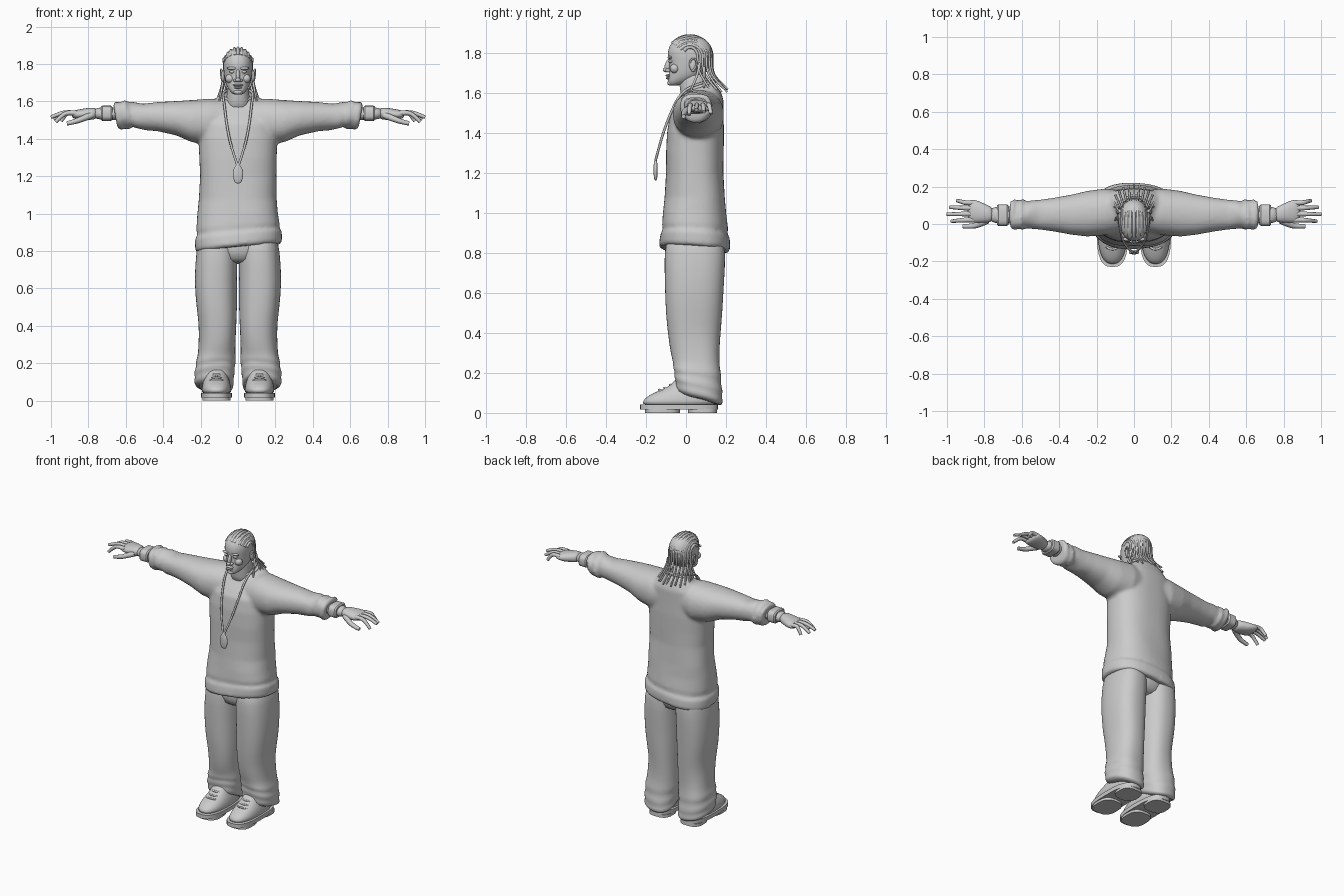
import bpy, bmesh, math
from mathutils import Vector, Matrix

if "Cube" in bpy.data.objects:
    bpy.data.objects.remove(bpy.data.objects["Cube"])

grey = bpy.data.materials.new("plain grey")
grey.use_nodes = True
grey.diffuse_color = (0.6, 0.6, 0.6, 1)
grey.node_tree.nodes["Principled BSDF"].inputs["Base Color"].default_value = (0.6, 0.6, 0.6, 1)


def power(v, p):
    return math.copysign(abs(v) ** (2 / p), v)


def zring(z, yf, yb, hw, xc=0.0, p=2.2, n=32):
    """Horizontal rounded section from front yf to back yb."""
    return [Vector((xc + hw * power(math.cos(a), p),
                    (yf + yb) / 2 + (yb - yf) / 2 * power(math.sin(a), p), z))
            for a in (2 * math.pi * i / n for i in range(n))]


def xring(x, yc, ry, zc, rz, p=2.2, n=28):
    """Section across the x axis."""
    return [Vector((x, yc + ry * power(math.cos(a), p), zc + rz * power(math.sin(a), p)))
            for a in (2 * math.pi * i / n for i in range(n))]


def loft(bm, rings, warp=None):
    rows = [[bm.verts.new(warp(c) if warp else c) for c in r] for r in rings]
    n = len(rows[0])
    for a, b in zip(rows, rows[1:]):
        for i in range(n):
            bm.faces.new((a[i], a[(i + 1) % n], b[(i + 1) % n], b[i]))
    bm.faces.new(rows[0][::-1])
    bm.faces.new(rows[-1])


def dress(ob, mirror=False, subsurf=0, angle=None):
    """Material, shading and modifiers shared by all parts."""
    ob.data.materials.clear()
    ob.data.materials.append(grey)
    for f in ob.data.polygons:
        f.use_smooth = True
    if angle:
        bpy.ops.object.select_all(action='DESELECT')
        ob.select_set(True)
        bpy.context.view_layer.objects.active = ob
        bpy.ops.object.shade_smooth_by_angle(angle=math.radians(angle))
    if mirror:
        ob.modifiers.new("mirror", 'MIRROR')
    if subsurf:
        s = ob.modifiers.new("smooth", 'SUBSURF')
        s.levels = s.render_levels = subsurf
    return ob


def finish(name, bm, **kw):
    bmesh.ops.recalc_face_normals(bm, faces=bm.faces)
    me = bpy.data.meshes.new(name)
    bm.to_mesh(me)
    bm.free()
    ob = bpy.data.objects.new(name, me)
    bpy.context.collection.objects.link(ob)
    return dress(ob, **kw)


def part(name, rings, warp=None, **kw):
    bm = bmesh.new()
    loft(bm, rings, warp)
    return finish(name, bm, **kw)


def ball(name, loc, size, tilt=0.0, mirror=False):
    bm = bmesh.new()
    m = Matrix.Translation(loc) @ Matrix.Rotation(tilt, 4, 'X') @ Matrix.Diagonal((*size, 1))
    bmesh.ops.create_uvsphere(bm, u_segments=16, v_segments=10, radius=1, matrix=m)
    return finish(name, bm, mirror=mirror)


def tubes(name, paths, radius, taper=1.0, mirror=False, cyclic=False):
    """Round strands along paths, thinning towards the end, as one mesh."""
    cu = bpy.data.curves.new(name, 'CURVE')
    cu.dimensions = '3D'
    cu.bevel_depth, cu.bevel_resolution, cu.use_fill_caps = radius, 2, True
    cu.resolution_u = 5
    for pts in paths:
        sp = cu.splines.new('NURBS')
        sp.points.add(len(pts) - 1)
        for i, (pt, c) in enumerate(zip(sp.points, pts)):
            pt.co = (*c, 1)
            pt.radius = 1 + (taper - 1) * i / (len(pts) - 1)
        sp.order_u = 3
        sp.use_endpoint_u = not cyclic
        sp.use_cyclic_u = cyclic
    ob = bpy.data.objects.new(name, cu)
    bpy.context.collection.objects.link(ob)
    bpy.ops.object.select_all(action='DESELECT')
    ob.select_set(True)
    bpy.context.view_layer.objects.active = ob
    bpy.ops.object.convert(target='MESH')
    return dress(bpy.context.view_layer.objects.active, mirror=mirror)


# Sweatshirt: torso and sleeves fused into one skin
def torso_warp(c):
    c = c.copy()
    a = math.atan2(c.y - 0.05, c.x)
    k = 1 + 0.014 * math.sin(3 * a + 17 * c.z) * max(0, min(1, (1.35 - c.z) * 4))
    low, high = max(0, min(1, (1.05 - c.z) * 6)), max(0, min(1, (c.z - 1.5) * 10))
    return Vector((c.x * k, 0.05 + (c.y - 0.05) * k,
                   c.z + low * (0.1 * c.x - 0.06 * (c.y - 0.05)) + high * 0.35 * (c.y - 0.08)))


def sleeve_warp(c):
    w = max(0, min(1, (c.x - 0.42) * 6))
    return Vector((c.x + w * 0.18 * (c.z - 1.52), c.y,
                   c.z + w * 0.008 * math.sin(45 * c.x + 25 * c.y)))


torso = [(0.815, -0.125, 0.21, 0.225), (0.83, -0.135, 0.22, 0.232), (0.885, -0.13, 0.218, 0.232),
         (0.90, -0.118, 0.205, 0.218), (0.93, -0.122, 0.208, 0.222), (1.0, -0.115, 0.20, 0.215),
         (1.08, -0.105, 0.195, 0.208), (1.2, -0.10, 0.187, 0.204), (1.3, -0.10, 0.188, 0.207),
         (1.4, -0.095, 0.19, 0.21), (1.48, -0.082, 0.188, 0.205), (1.55, -0.05, 0.187, 0.185),
         (1.60, -0.02, 0.165, 0.135), (1.635, 0.0, 0.145, 0.09)]
sleeve = [(0.0, .07, .10, 1.50, .10), (0.15, .065, .125, 1.49, .125), (0.25, .055, .122, 1.495, .112),
          (0.33, .05, .108, 1.51, .092), (0.43, .05, .09, 1.518, .078), (0.50, .05, .08, 1.52, .071),
          (0.55, .05, .076, 1.522, .07), (0.575, .05, .072, 1.524, .066), (0.595, .05, .084, 1.528, .078),
          (0.613, .05, .074, 1.528, .068), (0.635, .05, .083, 1.53, .076), (0.655, .05, .076, 1.53, .068)]
bm = bmesh.new()
loft(bm, [zring(*s, p=2.5, n=48) for s in torso], torso_warp)
for side in (1, -1):
    loft(bm, [xring(*s) for s in sleeve],
         lambda c: Vector((side, 1, 1)) * sleeve_warp(c))
shirt = finish("sweatshirt", bm)
rm = shirt.modifiers.new("fuse", 'REMESH')
rm.mode, rm.voxel_size, rm.use_smooth_shade = 'VOXEL', 0.011, True
sm = shirt.modifiers.new("relax", 'SMOOTH')
sm.factor, sm.iterations = 0.5, 4
collar = [(0.088 * math.cos(a), 0.072 + 0.075 * math.sin(a), 1.632 + 0.026 * math.sin(a))
          for a in (math.pi * i / 10 for i in range(20))]
tubes("collar", [collar], 0.009, cyclic=True)


# Baggy trousers with bunched cuffs
def leg_warp(c):
    w = max(0, min(1, (0.28 - c.z) * 7))
    f = max(0, min(1, (0.6 - c.z) * 3))
    a = math.atan2(c.y - 0.05, c.x - 0.115)
    k = 1 + f * 0.022 * math.sin(3 * a + 22 * c.z)
    return Vector((max(0.002, 0.115 + (c.x - 0.115) * k), 0.05 + (c.y - 0.05) * k,
                   c.z - w * 0.35 * (c.y - 0.05) + w * 0.008 * math.sin(2 * a)))


leg = [(0.92, .105, .10, .045, .14), (0.80, .113, .11, .045, .155), (0.65, .12, .115, .042, .148),
       (0.5, .114, .109, .04, .142), (0.4, .108, .099, .04, .132), (0.3, .112, .099, .046, .122),
       (0.235, .116, .10, .054, .115), (0.205, .122, .11, .056, .122), (0.18, .122, .10, .057, .112),
       (0.15, .127, .112, .06, .124), (0.125, .126, .101, .062, .113), (0.10, .128, .108, .064, .122),
       (0.07, .124, .096, .064, .112)]
part("trouser_legs", [zring(z, yc - hy, yc + hy, hw, xc, 2.4) for z, xc, hw, yc, hy in leg],
     leg_warp, mirror=True, subsurf=1)
part("trouser_seat", [zring(0.73, -0.07, 0.15, 0.10), zring(0.78, -0.1, 0.19, 0.18),
                      zring(0.95, -0.1, 0.185, 0.2)], subsurf=1)

# Boots: uppers, soles, heels and laces
upper = [(0.03, -.222, .155, .078), (0.06, -.22, .155, .08), (0.09, -.185, .15, .075),
         (0.115, -.125, .145, .066), (0.14, -.07, .14, .06), (0.19, -.04, .14, .056)]
part("boot_uppers", [zring(*s, xc=.115, p=2.4) for s in upper], mirror=True, subsurf=1)
for name, z0, z1, yf, yb, hw in (("boot_soles", .016, .042, -.23, .16, .084),
                                 ("boot_treads", 0, .02, -.205, -.03, .076),
                                 ("boot_heels", 0, .02, .01, .156, .074)):
    part(name, [zring(z, yf, yb, hw, .115, 2.8) for z in (z0, z1)], mirror=True, angle=40)
tubes("boot_laces", [[(.07, y + .03, z - .015), (.09, y, z), (.14, y, z), (.16, y + .03, z - .015)]
                     for y, z in ((-.135, .115), (-.108, .125), (-.08, .14))], 0.006, mirror=True)

# Wrists, bracelets and hands
part("wrists", [xring(x, .048, ry, 1.535, rz) for x, ry, rz in
                ((.60, .05, .036), (.70, .046, .034), (.78, .043, .031))], mirror=True, subsurf=1)
part("bracelets", [xring(x, .047, .058 - d, 1.536, .041 - d, 3.2) for x, d in
                   ((.672, .006), (.68, 0), (.725, 0), (.733, .006))], mirror=True, angle=35)
part("palms", [xring(*s) for s in ((.75, .05, .04, 1.535, .03), (.79, .055, .047, 1.534, .033),
                                  (.83, .065, .06, 1.53, .031), (.87, .07, .062, 1.53, .024),
                                  (.89, .07, .054, 1.528, .015))], mirror=True, subsurf=1)
fingers = []
for y, yt, tip, drop in ((.022, .015, .975, .05), (.054, .052, 1.0, .025),
                         (.085, .09, .985, .035), (.113, .125, .945, .045)):
    fingers.append([(.86, y, 1.535), (.90, y, 1.542), (.5 * (.90 + tip), (y + yt) / 2, 1.545 - drop * .3),
                    (tip, yt, 1.54 - drop)])
tubes("fingers", fingers, 0.0145, 0.65, mirror=True)
tubes("thumbs", [[(.785, .02, 1.525), (.83, -.004, 1.508), (.87, -.013, 1.492), (.915, -.012, 1.482)]],
      0.019, 0.6, mirror=True)

# Neck and head
part("neck", [zring(1.54, -.02, .13, .075), zring(1.60, -.028, .125, .064),
              zring(1.66, -.035, .11, .058), zring(1.72, -.04, .10, .056)], subsurf=1)
skull = [(1.636, -.082, -.035, .022), (1.648, -.09, 0, .038), (1.668, -.09, .05, .053),
         (1.69, -.086, .09, .064), (1.72, -.084, .115, .072), (1.75, -.084, .127, .076),
         (1.775, -.09, .132, .078), (1.80, -.092, .132, .079), (1.83, -.086, .126, .075),
         (1.855, -.07, .112, .063), (1.873, -.046, .088, .045), (1.884, -.012, .055, .02)]
part("head", [zring(*s) for s in skull], subsurf=1)

# Face
ball("brows", (.032, -.081, 1.777), (.028, .011, .008), mirror=True)
ball("eyes", (.032, -.076, 1.758), (.015, .011, .008), mirror=True)
ball("cheeks", (.042, -.056, 1.722), (.026, .024, .024), mirror=True)
ball("nose_bridge", (0, -.09, 1.738), (.011, .016, .036), -0.3)
ball("nose_tip", (0, -.1, 1.715), (.014, .016, .012))
ball("nostrils", (.014, -.09, 1.712), (.011, .013, .009), mirror=True)
ball("upper_lip", (0, -.087, 1.687), (.027, .015, .007))
ball("lower_lip", (0, -.087, 1.674), (.023, .014, .007))
ball("chin", (0, -.077, 1.65), (.024, .017, .014))
ball("ears", (.08, .035, 1.737), (.011, .019, .034), 0.2, mirror=True)
tubes("ear_rims", [[(.084, .02, 1.75), (.09, .025, 1.772), (.093, .05, 1.77), (.091, .054, 1.74),
                    (.086, .036, 1.71), (.084, .028, 1.708)]], 0.005, mirror=True)

# Braided rows over the scalp that hang loose behind the neck
rows = []
for i in range(11):
    t = math.radians(-70 + 14 * i)
    st, ct = math.sin(t), math.cos(t)
    path = [(.079 * st, .02 - .112 * ct * math.cos(s), 1.782 + .104 * max(ct, .45) * math.sin(s))
            for s in (math.radians(a) for a in range(38, 190, 16))]
    path += [(.085 * st, .025 + .105 * ct, 1.72), (.095 * st, .05 + .10 * ct, 1.67),
             (.12 * st, .085 + .125 * ct, 1.605 + .012 * (i % 2))]
    rows.append(path)
tubes("braids", rows, 0.0095, 0.55)
tubes("side_braids", [[(.077, .07, 1.75), (.082, .06, 1.70), (.09, .04, 1.65), (.10, .02, 1.60)],
                      [(.07, .09, 1.73), (.08, .09, 1.68), (.105, .09, 1.625)]],
      0.008, 0.6, mirror=True)

# Chain and pendant
tubes("chain", [[(0, .155, 1.668), (.055, .14, 1.665), (.083, .05, 1.642), (.075, -.03, 1.60),
                 (.06, -.09, 1.47), (.035, -.13, 1.35), (.004, -.152, 1.262)]], 0.0065, mirror=True)
part("pendant", [zring(z, -.152 - d, -.152 + d, w) for z, d, w in
                 ((1.16, .004, .012), (1.175, .009, .022), (1.21, .011, .03), (1.24, .01, .026),
                  (1.25, .008, .014), (1.27, .006, .009))], subsurf=1)
